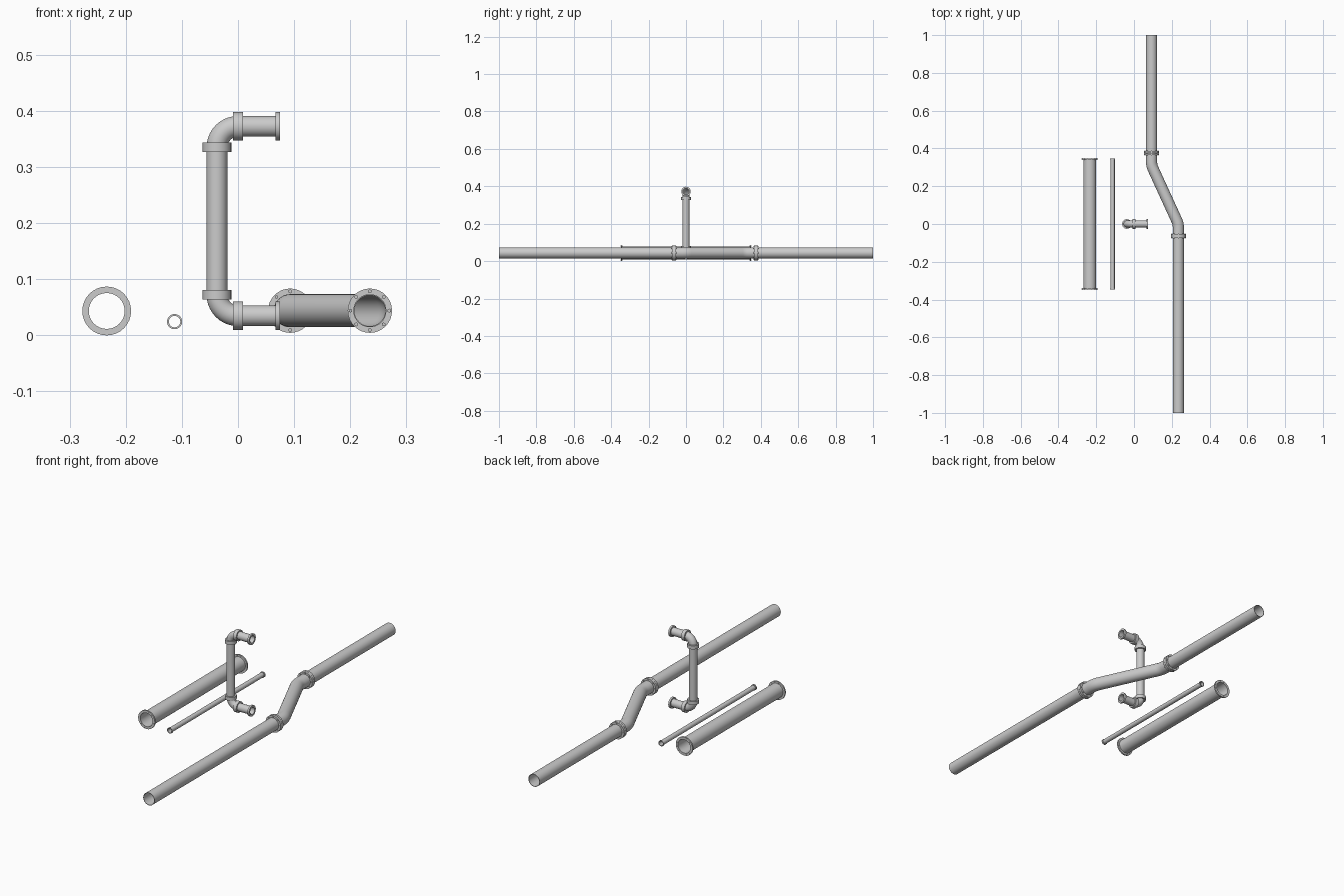
import bpy, bmesh, math
from mathutils import Vector

if "Cube" in bpy.data.objects:
    bpy.data.objects.remove(bpy.data.objects["Cube"])


def tube(name, path, r_out, r_in, normal=(0, 0, 1), sides=32):
    """Hollow mitred tube along a planar path; normal is perpendicular to the path's plane."""
    pts, n = [Vector(p) for p in path], Vector(normal)
    bm, rings = bmesh.new(), []
    for i, p in enumerate(pts):
        a = (p - pts[i - 1]).normalized() if i else (pts[1] - p).normalized()
        b = (pts[i + 1] - p).normalized() if i < len(pts) - 1 else a
        t = (a + b).normalized()
        side = n.cross(t) / t.dot(a)
        pair = []
        for r in (r_out, r_in):
            pair.append([bm.verts.new(p + r * (math.cos(k) * side + math.sin(k) * n))
                         for k in (2 * math.pi * j / sides for j in range(sides))])
        rings.append(pair)
    # outer wall forward, end rim, inner wall backward, start rim
    loop = [r[0] for r in rings] + [r[1] for r in reversed(rings)]
    for i, ra in enumerate(loop):
        rb = loop[(i + 1) % len(loop)]
        for j in range(sides):
            k = (j + 1) % sides
            bm.faces.new((ra[j], ra[k], rb[k], rb[j]))
    bmesh.ops.recalc_face_normals(bm, faces=bm.faces)
    return finish(name, bm)


def finish(name, bm):
    me = bpy.data.meshes.new(name)
    bm.to_mesh(me)
    bm.free()
    ob = bpy.data.objects.new(name, me)
    bpy.context.collection.objects.link(ob)
    bpy.ops.object.select_all(action='DESELECT')
    ob.select_set(True)
    bpy.context.view_layer.objects.active = ob
    bpy.ops.object.shade_smooth_by_angle(angle=math.radians(35))
    return ob


def bolts(name, x, y, z, ring, size, length, count, turn=0.0):
    """Ring of hexagonal bolts pointing along y."""
    bm = bmesh.new()
    for i in range(count):
        a = 2 * math.pi * i / count + turn
        new = bmesh.ops.create_cone(bm, cap_ends=True, segments=6, radius1=size,
                                    radius2=size, depth=length)["verts"]
        for v in new:
            c = v.co.copy()
            v.co = (x + ring * math.cos(a) + c.x, y + c.z, z + ring * math.sin(a) + c.y)
    bmesh.ops.recalc_face_normals(bm, faces=bm.faces)
    return finish(name, bm)


def arc(cx, cz, r, a0, a1, steps=10):
    return [(cx + r * math.cos(math.radians(a0 + (a1 - a0) * i / steps)), 0,
             cz + r * math.sin(math.radians(a0 + (a1 - a0) * i / steps))) for i in range(steps + 1)]


def fillet(p, q, s, d, steps=5):
    """Rounded corner at q as a quadratic curve."""
    p, q, s = Vector(p), Vector(q), Vector(s)
    a, b = q + (p - q).normalized() * d, q + (s - q).normalized() * d
    return [a.lerp(q, t).lerp(q.lerp(b, t), t) for t in (i / steps for i in range(steps + 1))]


# long offset pipeline: two straight runs and a slanted joint
Z, XF, XB = 0.044, 0.235, 0.093
F0, F1, B0, B1 = (XF, -1, Z), (XF, 0, Z), (XB, 0.31, Z), (XB, 1, Z)
R, RI = 0.0295, 0.0275
tube("front_pipe", [F0, (XF, -0.063, Z)], R, RI)
tube("offset_pipe", [(XF, -0.063, Z)] + fillet(F0, F1, B0, 0.02)
     + fillet(F1, B0, B1, 0.02) + [(XB, 0.376, Z)], R, RI)
tube("back_pipe", [(XB, 0.376, Z), B1], R, RI)
for label, x, y in (("front", XF, -0.064), ("back", XB, 0.375)):
    for s in (-1, 1):
        tube(label + "_joint_flange", [(x, y + s * 0.0005, Z), (x, y + s * 0.0105, Z)], 0.0395, RI)
    bolts(label + "_joint_bolts", x, y, Z, 0.0345, 0.0035, 0.027, 8)

# wide and narrow straight pipes with end flanges
for label, x, z, r, ri, rf in (("wide", -0.234, 0.0435, 0.034, 0.032, 0.0435),
                               ("narrow", -0.113, 0.0245, 0.0112, 0.0102, 0.0135)):
    tube(label + "_pipe", [(x, -0.346, z), (x, 0.346, z)], r, ri)
    for s in (-1, 1):
        tube(label + "_end_flange", [(x, s * 0.348, z), (x, s * 0.341, z)], rf, ri)
        if label == "wide":
            bolts("wide_flange_bolts", x, s * 0.3445, z, 0.039, 0.002, 0.009, 12, 0.26)

# standing C-shaped pipe with elbows
N = (0, 1, 0)
XV, LO, HI, E, r, ri = -0.0375, 0.035, 0.3725, 0.0375, 0.0185, 0.0165
tube("riser_pipe", [(XV, 0, LO + E), (XV, 0, HI - E)], r, ri, N)
for label, z, s in (("lower", LO, 1), ("upper", HI, -1)):
    tube(label + "_elbow", arc(0, z + s * E, E, 180, 180 + s * 90), r, ri, N)
    tube(label + "_stub", [(0, 0, z), (0.074, 0, z)], r, ri, N)
    tube(label + "_riser_collar", [(XV, 0, z + s * 0.029), (XV, 0, z + s * 0.0455)], 0.0255, ri, N)
    tube(label + "_stub_collar", [(-0.0085, 0, z), (0.0085, 0, z)], 0.0255, ri, N)
    tube(label + "_stub_flange", [(0.0665, 0, z), (0.075, 0, z)], 0.0255, ri, N)
